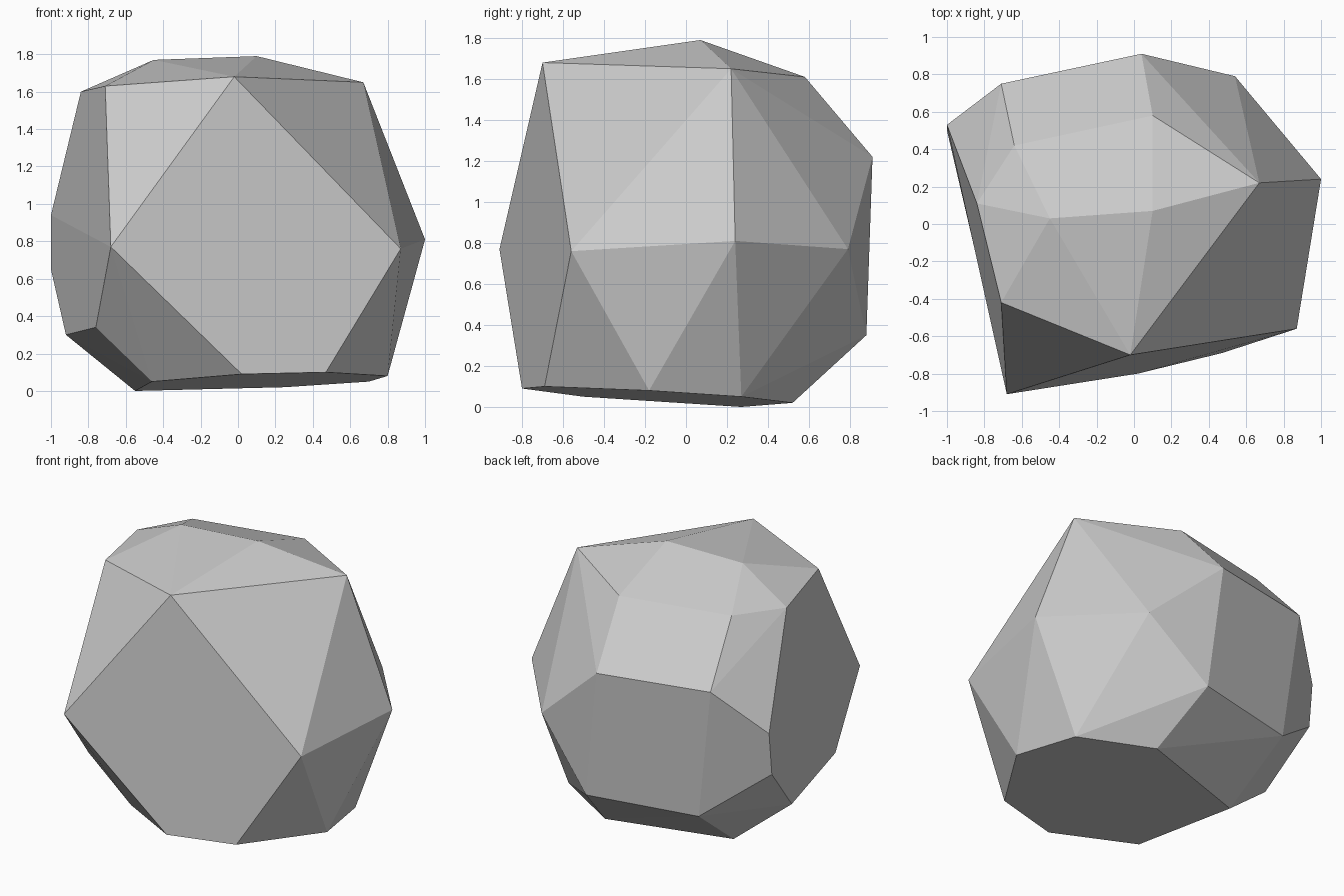
import bpy, bmesh, math

# Corner points of the faceted stone, listed in rings from top to bottom
crown = [(0.10, 0.07, 1.79), (-0.45, 0.03, 1.77)]
shoulder = [(-0.02, -0.70, 1.68), (0.67, 0.22, 1.65), (0.10, 0.58, 1.61),
            (-0.64, 0.42, 1.61), (-0.84, 0.11, 1.60), (-0.71, -0.42, 1.63)]
waist = [(0.04, 0.91, 1.22), (-0.71, 0.75, 1.23), (-1.0, 0.53, 0.94),
         (-1.0, 0.50, 0.65), (-0.68, -0.91, 0.77), (0.87, -0.56, 0.76),
         (1.0, 0.24, 0.81), (0.54, 0.79, 0.77)]
lower = [(0.14, 0.88, 0.35), (-0.60, 0.72, 0.34), (-0.92, 0.17, 0.30),
         (-0.76, -0.53, 0.34)]
base = [(0.47, -0.69, 0.10), (0.02, -0.80, 0.09), (-0.46, -0.50, 0.05),
        (-0.55, 0.27, 0.0), (0.25, 0.52, 0.02), (0.70, 0.27, 0.05),
        (0.80, -0.18, 0.08)]

# Wrap the corners in a convex skin and merge nearly coplanar triangles
bm = bmesh.new()
for ring in (crown, shoulder, waist, lower, base):
    for corner in ring:
        bm.verts.new(corner)
bmesh.ops.convex_hull(bm, input=bm.verts[:])
bmesh.ops.dissolve_limit(bm, angle_limit=math.radians(2.5),
                         verts=bm.verts[:], edges=bm.edges[:])
bmesh.ops.recalc_face_normals(bm, faces=bm.faces[:])

mesh = bpy.data.meshes.new("stone")
bm.to_mesh(mesh)
bm.free()

# Plain grey stone, flat shaded
grey = bpy.data.materials.new("stone_grey")
grey.diffuse_color = (0.6, 0.6, 0.6, 1.0)
mesh.materials.append(grey)
stone = bpy.data.objects.new("stone", mesh)
bpy.context.collection.objects.link(stone)
